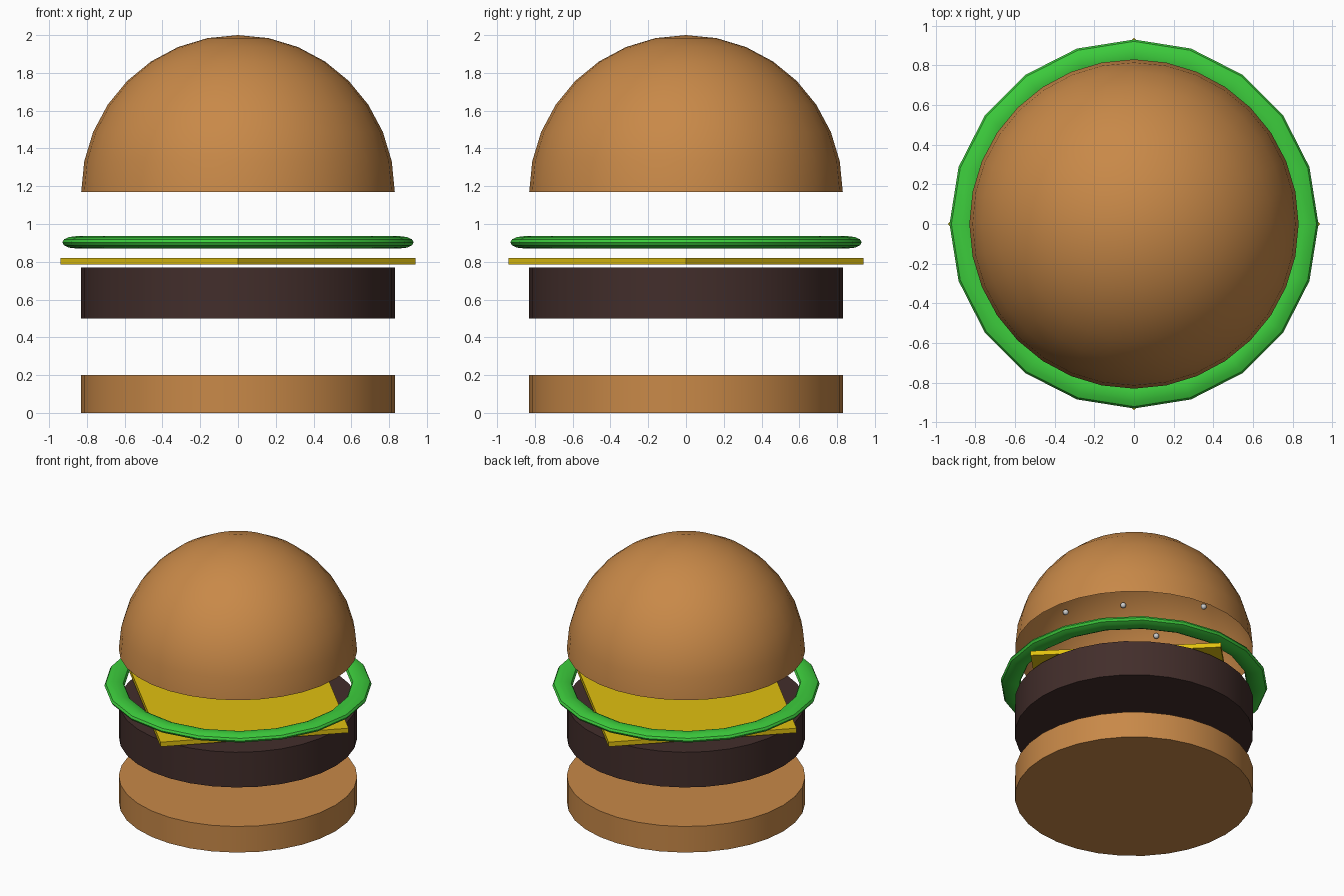
import bpy, bmesh, math
from mathutils import Vector, Matrix

if "Cube" in bpy.data.objects:
    bpy.data.objects.remove(bpy.data.objects["Cube"])


def material(name, rgb):
    m = bpy.data.materials.new(name)
    m.diffuse_color = (*rgb, 1)
    m.use_nodes = True
    m.node_tree.nodes["Principled BSDF"].inputs["Base Color"].default_value = m.diffuse_color
    return m


def finish(name, mat=None):
    ob = bpy.context.object
    ob.name = name
    if mat:
        ob.data.materials.append(mat)
    bpy.ops.object.shade_smooth_by_angle(angle=math.radians(30))
    return ob


def slab(name, radius, z0, z1, mat, sides=32):
    bpy.ops.mesh.primitive_cylinder_add(vertices=sides, radius=radius, depth=z1 - z0,
                                        location=(0, 0, (z0 + z1) / 2))
    return finish(name, mat)


bread = material("bread", (0.58, 0.25, 0.065))
meat = material("meat", (0.055, 0.027, 0.024))
yellow = material("cheese_yellow", (0.75, 0.53, 0.005))
green = material("leaf_green", (0.045, 0.6, 0.045))

R, DOME_Z = 0.83, 1.17

# Stacked slabs; the cheese is a square with its corners on the axes
slab("bottom_bun", R, 0.0, 0.2, bread)
slab("patty", R, 0.5, 0.77, meat)
slab("cheese", 0.94, 0.785, 0.82, yellow, sides=4)

# Lettuce: flattened 20-sided ring
bpy.ops.mesh.primitive_torus_add(major_segments=20, minor_segments=12, major_radius=0.86,
                                 minor_radius=0.07, location=(0, 0, 0.903))
bpy.context.object.scale.z = 0.46
bpy.ops.object.transform_apply(location=False, rotation=False, scale=True)
finish("lettuce", green)

# Top bun: open half sphere, hollow underneath
bpy.ops.mesh.primitive_uv_sphere_add(segments=32, ring_count=16, radius=R, location=(0, 0, DOME_Z))
bm = bmesh.new()
bm.from_mesh(bpy.context.object.data)
bmesh.ops.delete(bm, geom=[v for v in bm.verts if v.co.z < -0.001], context='VERTS')
bm.to_mesh(bpy.context.object.data)
bm.free()
finish("top_bun", bread)

# Seeds: small balls just under the inner surface of the dome, in two opposite groups
spots = [(-0.39, -0.49, 0.545), (-0.494, -0.077, 0.663), (-0.345, 0.50, 0.566), (-0.645, 0.16, 0.496)]
for turn in (50, 230):
    for spot in spots:
        p = Matrix.Rotation(math.radians(turn), 3, 'Z') @ Vector(spot).normalized() * 0.805
        bpy.ops.mesh.primitive_uv_sphere_add(segments=12, ring_count=8, radius=0.02,
                                             location=p + Vector((0, 0, DOME_Z)))
        finish("seed")
